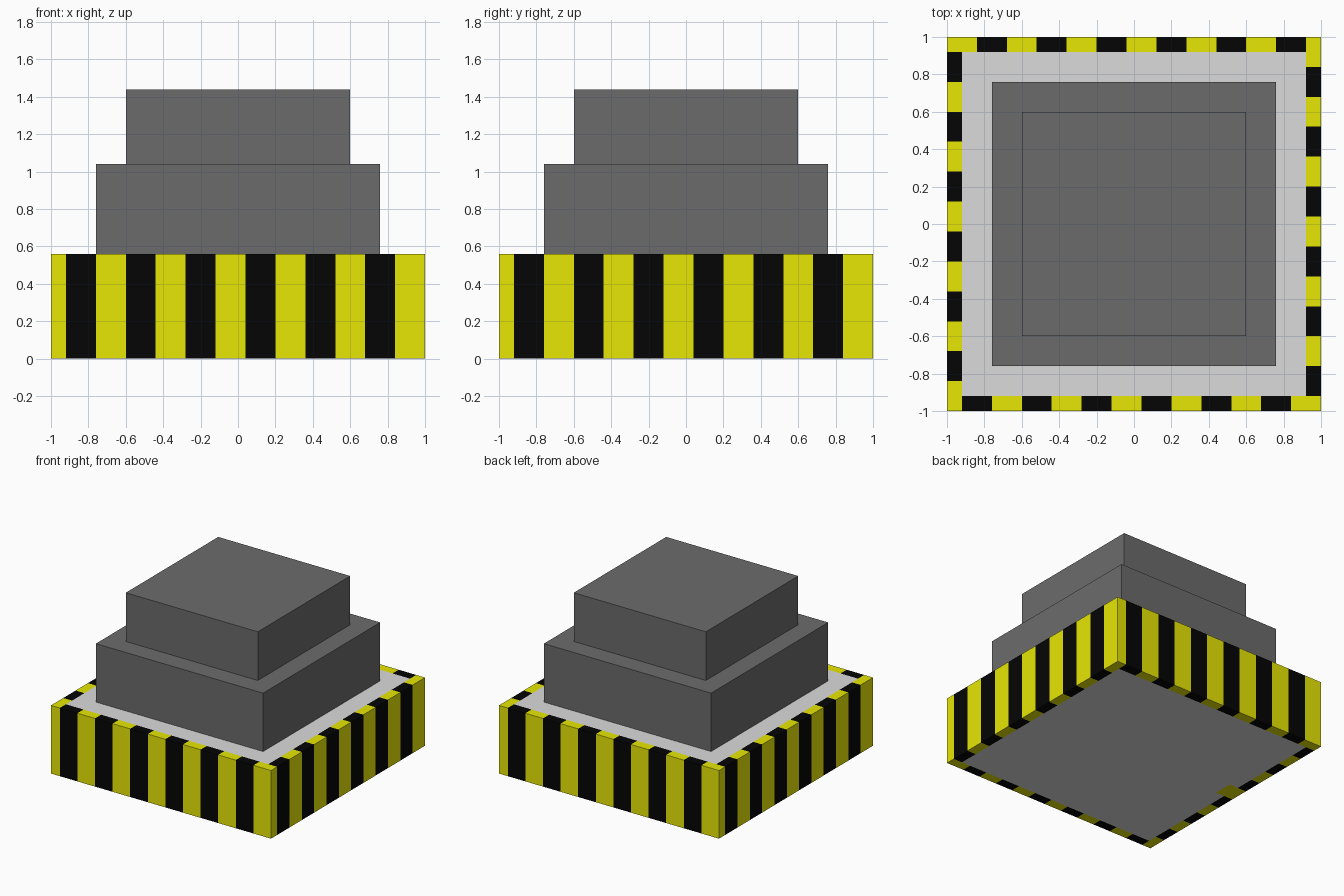
import bpy, bmesh
from mathutils import Matrix

if "Cube" in bpy.data.objects:
    bpy.data.objects.remove(bpy.data.objects["Cube"])

U = 0.08   # grid unit
N = 25     # units along each side of the base


def material(name, rgb):
    m = bpy.data.materials.new(name)
    m.diffuse_color = (*rgb, 1)
    m.use_nodes = True
    m.node_tree.nodes["Principled BSDF"].inputs["Base Color"].default_value = m.diffuse_color
    return m


yellow = material("hazard yellow", (0.80, 0.80, 0.0015))
black = material("hazard black", (0.0015, 0.0015, 0.0015))
light = material("light grey", (0.71, 0.71, 0.71))
dark = material("dark grey", (0.148, 0.148, 0.148))


def box(bm, half, z0, z1):
    mat = Matrix.Translation((0, 0, (z0 + z1) / 2)) @ Matrix.Diagonal((2 * half, 2 * half, z1 - z0, 1))
    bmesh.ops.create_cube(bm, size=1, matrix=mat)


def finish(bm, name, mats):
    me = bpy.data.meshes.new(name)
    bm.to_mesh(me)
    bm.free()
    for m in mats:
        me.materials.append(m)
    ob = bpy.data.objects.new(name, me)
    bpy.context.collection.objects.link(ob)
    return ob


def cell_colour(i, j, underside):
    # stripes run round the rim, two units each; the middle is a plain panel
    last = N - 1
    if j == 0:
        p = i
    elif i == last:
        p = last + j
    elif j == last:
        p = 2 * last + last - i
    elif i == 0:
        p = 3 * last + last - j
    else:
        # small yellow patch beside the left rim underneath
        return 0 if underside and i == 1 and j in (12, 13) else 2
    return 0 if p % 4 in (0, 3) else 1


# Striped base, cut into grid cells and coloured by position
bm = bmesh.new()
box(bm, 1, 0, 0.56)
for axis in ((1, 0, 0), (0, 1, 0)):
    for k in range(1, N):
        d = -1 + k * U
        bmesh.ops.bisect_plane(bm, geom=bm.verts[:] + bm.edges[:] + bm.faces[:],
                               plane_co=[a * d for a in axis], plane_no=axis)
hidden = []
for f in bm.faces:
    c = f.calc_center_median()
    i, j = (min(N - 1, max(0, int((v + 1) / U))) for v in (c.x, c.y))
    f.material_index = cell_colour(i, j, c.z < 0.01)
    if c.z > 0.55 and abs(c.x) < 0.76 and abs(c.y) < 0.76:
        hidden.append(f)
# open the top where the tiers stand
bmesh.ops.delete(bm, geom=hidden, context='FACES')
finish(bm, "striped_base", [yellow, black, light])

# Stepped block: lower tier box, its top inset and raised for the upper tier
bm = bmesh.new()
box(bm, 0.76, 0.56, 1.04)
top = max(bm.faces, key=lambda f: f.calc_center_median().z)
bottom = min(bm.faces, key=lambda f: f.calc_center_median().z)
for height in (0, 0.40):
    bmesh.ops.inset_region(bm, faces=[top], thickness=0.0 if height else 0.16,
                           use_even_offset=True)
    for v in top.verts:
        v.co.z += height
bmesh.ops.delete(bm, geom=[bottom], context='FACES_ONLY')
finish(bm, "stepped_block", [dark])
